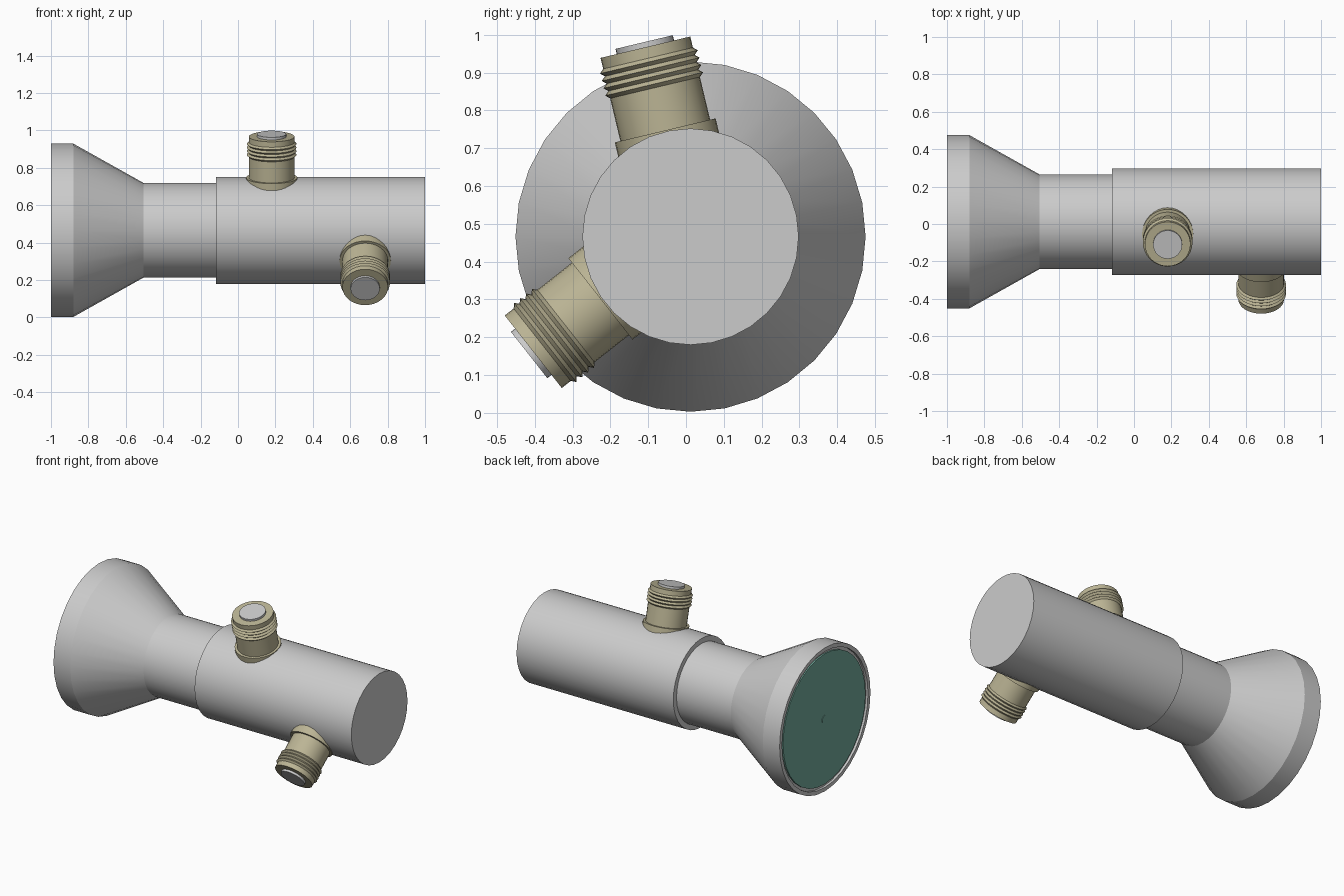
import bpy, bmesh
from math import cos, sin, pi, radians
from mathutils import Vector

if "Cube" in bpy.data.objects:
    bpy.data.objects.remove(bpy.data.objects["Cube"])

AXIS = Vector((0, 0.012, 0.466))   # centre line of the body, along x


def material(name, rgb):
    m = bpy.data.materials.new(name)
    m.diffuse_color = (*rgb, 1)
    m.use_nodes = True
    m.node_tree.nodes["Principled BSDF"].inputs["Base Color"].default_value = m.diffuse_color
    return m


brass = material("brass", (0.50, 0.46, 0.30))
teal = material("teal", (0.17, 0.40, 0.33))


def lathe(name, profile, origin, axis, mat=None, sides=32):
    """Spin (distance, radius) points round an axis and cap both ends."""
    axis = Vector(axis).normalized()
    u = Vector((1, 0, 0)) if abs(axis.x) < 0.5 else Vector((0, 0, 1))
    v = axis.cross(u)
    bm = bmesh.new()
    rings = []
    for d, r in profile:
        rings.append([bm.verts.new(origin + axis * d + r * (
            u * cos(2 * pi * i / sides) + v * sin(2 * pi * i / sides)))
            for i in range(sides)])
    for a, b in zip(rings, rings[1:]):
        for i in range(sides):
            j = (i + 1) % sides
            bm.faces.new((a[i], a[j], b[j], b[i]))
    bm.faces.new(rings[0][::-1])
    bm.faces.new(rings[-1])
    bmesh.ops.recalc_face_normals(bm, faces=bm.faces)
    me = bpy.data.meshes.new(name)
    bm.to_mesh(me)
    bm.free()
    ob = bpy.data.objects.new(name, me)
    bpy.context.collection.objects.link(ob)
    if mat:
        me.materials.append(mat)
    bpy.ops.object.select_all(action='DESELECT')
    ob.select_set(True)
    bpy.context.view_layer.objects.active = ob
    bpy.ops.object.shade_smooth_by_angle(angle=radians(25))
    return ob


X = (1, 0, 0)
# Flared horn with a recessed mouth
lathe("horn", [(-0.985, 0.438), (-1, 0.438), (-1, 0.463), (-0.88, 0.463),
               (-0.505, 0.253), (-0.11, 0.253)], AXIS, X)
# Main waveguide tube
lathe("body_tube", [(-0.118, 0.286), (1, 0.286)], AXIS, X)
# Teal window in the mouth, with a small central boss
lathe("mouth_window", [(-0.995, 0.42), (-0.98, 0.42)], AXIS, X, teal)
lathe("window_boss", [(-0.998, 0.025), (-0.985, 0.025)], AXIS, X, teal)

# Coaxial connector profile: flange, barrel, threads, end collar
connector = [(0.2, 0.137), (0.289, 0.137), (0.289, 0.122), (0.405, 0.122)]
for k in range(4):
    t = 0.405 + k * 0.02
    connector += [(t + 0.01, 0.133), (t + 0.02, 0.122)]
connector += [(0.515, 0.122)]

# Two connectors: x position, angle round the body from +y, sideways offset
for name, x, deg, off in (("top", 0.18, 103.4, 0.0), ("side", 0.68, 218.2, 0.018)):
    a = radians(deg)
    d = Vector((0, cos(a), sin(a)))
    o = AXIS + Vector((x, 0, 0)) + off * Vector((0, sin(a), -cos(a)))
    lathe(name + "_connector", connector, o, d, brass)
    lathe(name + "_connector_insert", [(0.5, 0.078), (0.529, 0.078)], o, d)
